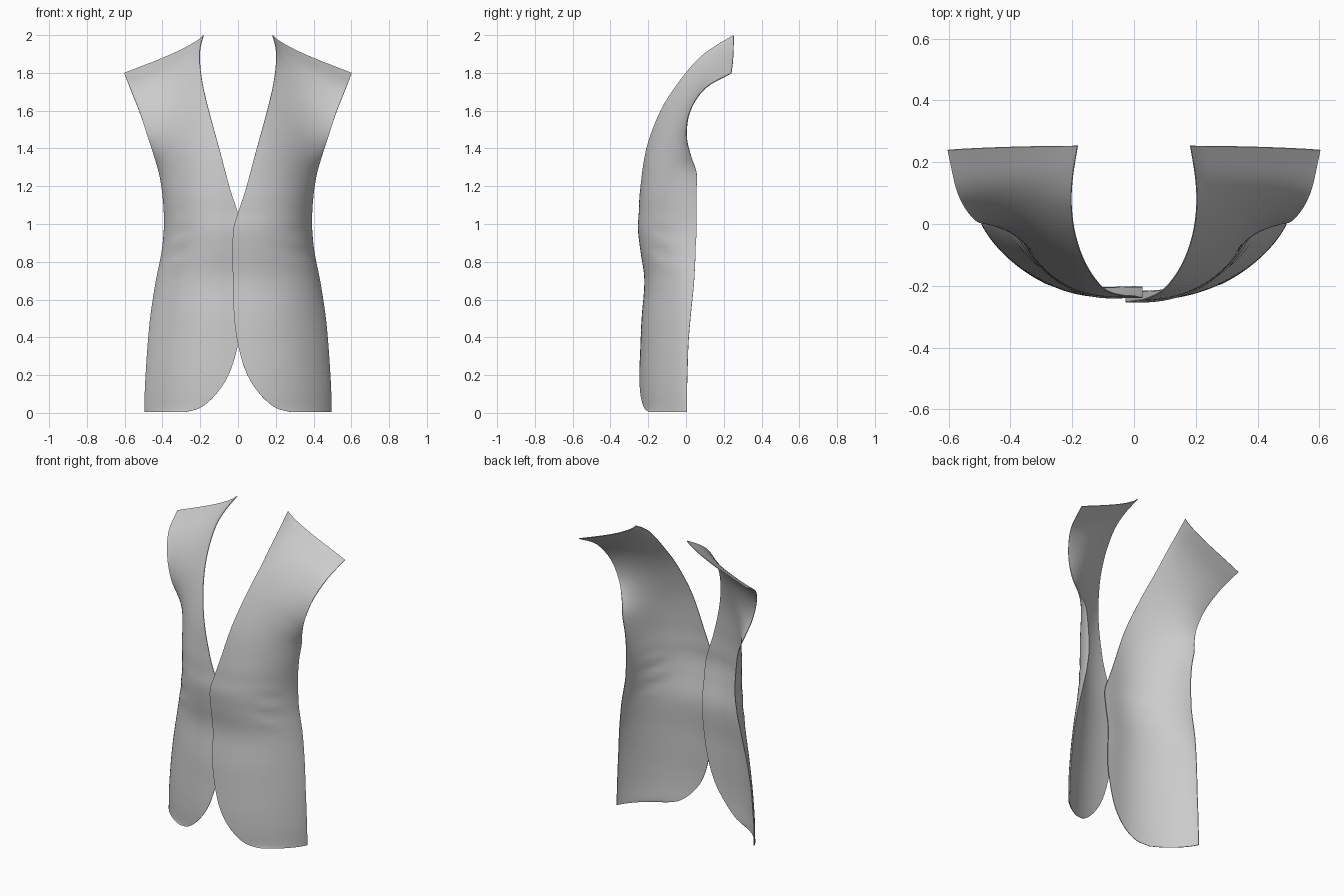
import bpy, math
from mathutils import Vector

if "Cube" in bpy.data.objects:
    bpy.data.objects.remove(bpy.data.objects["Cube"])

# Inner edge (hem curve, button edge, neckline) and matching outer edge (side seam, armhole), hem to shoulder
INNER = [(.28, -.196, .005), (.2, -.222, .027), (.12, -.241, .095), (.05, -.247, .2),
         (.005, -.242, .34), (-.02, -.235, .5), (-.027, -.22, .7), (-.028, -.24, .85),
         (-.025, -.254, .97), (0, -.25, 1.06), (.04, -.243, 1.18), (.1, -.21, 1.4),
         (.155, -.135, 1.6), (.19, -.04, 1.75), (.204, .06, 1.87), (.2, .15, 1.94), (.184, .252, 2.0)]
OUTER = [(.495, .005, .005), (.495, .005, .06), (.493, .005, .13), (.487, .008, .24),
         (.477, .013, .38), (.463, .025, .52), (.435, .043, .7), (.405, .05, .85),
         (.393, .055, .97), (.393, .055, 1.06), (.402, .055, 1.17), (.419, .056, 1.27),
         (.445, .025, 1.36), (.481, .001, 1.47), (.523, .02, 1.6), (.571, .1, 1.72), (.603, .238, 1.8)]
STEPS, COLS = 4, 28


def spline(pts):
    """Catmull-Rom curve through the points."""
    p = [Vector(q) for q in pts]
    p = [2 * p[0] - p[1]] + p + [2 * p[-1] - p[-2]]
    out = []
    for i in range(1, len(p) - 2):
        a, b, c, d = p[i - 1:i + 3]
        for k in range(STEPS):
            t = k / STEPS
            out.append(.5 * (2 * b + (c - a) * t + (2 * a - 5 * b + 4 * c - d) * t * t
                             + (3 * b - a - 3 * c + d) * t ** 3))
    return out + [p[-2]]


def smoothstep(a, b, x):
    t = min(1, max(0, (x - a) / (b - a)))
    return t * t * (3 - 2 * t)


def panel(name, side, tuck):
    verts, faces = [], []
    for a, b in zip(spline(INNER), spline(OUTER)):
        # Cross-section: rounder at the waist, flatter across hips and chest
        power = .8 - .18 * smoothstep(.4, .85, b.z) + .22 * smoothstep(1.05, 1.45, b.z)
        bulge = lambda x: max(0, 1 - abs(x / b.x) ** 2.4) ** power
        depth = (a.y - b.y) / bulge(a.x)
        for j in range(COLS + 1):
            u = math.sin(j / COLS * math.pi / 2)
            x = a.x + (b.x - a.x) * u
            y = b.y + depth * bulge(x)
            z = a.z + (b.z - a.z) * u
            # Shoulder dip, waist creases and overlap of the button edge
            z -= .02 * smoothstep(1.7, 2, a.z) * math.sin(math.pi * u ** .6)
            crease = math.exp(-((x - .32) / .06) ** 2 - ((z - .86) / .13) ** 2)
            y += .006 * crease * math.sin((z + .3 * x) * 55)
            y += tuck * math.exp(-(x / .12) ** 2) * (1 - smoothstep(1.05, 1.5, z))
            verts.append((side * x, y, z))
    n = COLS + 1
    for r in range(len(verts) // n - 1):
        for c in range(COLS):
            f = (r * n + c, r * n + c + 1, (r + 1) * n + c + 1, (r + 1) * n + c)
            faces.append(f if side > 0 else f[::-1])
    mesh = bpy.data.meshes.new(name)
    mesh.from_pydata(verts, [], faces)
    ob = bpy.data.objects.new(name, mesh)
    bpy.context.collection.objects.link(ob)
    bpy.ops.object.select_all(action='DESELECT')
    ob.select_set(True)
    bpy.context.view_layer.objects.active = ob
    # Thin cloth, inward
    mod = ob.modifiers.new("thickness", 'SOLIDIFY')
    mod.thickness = .004
    mod.offset = -1
    bpy.ops.object.modifier_apply(modifier=mod.name)
    bpy.ops.object.shade_smooth_by_angle(angle=math.radians(40))
    return ob


# Two vest fronts; the second tucks behind the first
panel("vest_front_over", 1, 0)
panel("vest_front_under", -1, .015)
